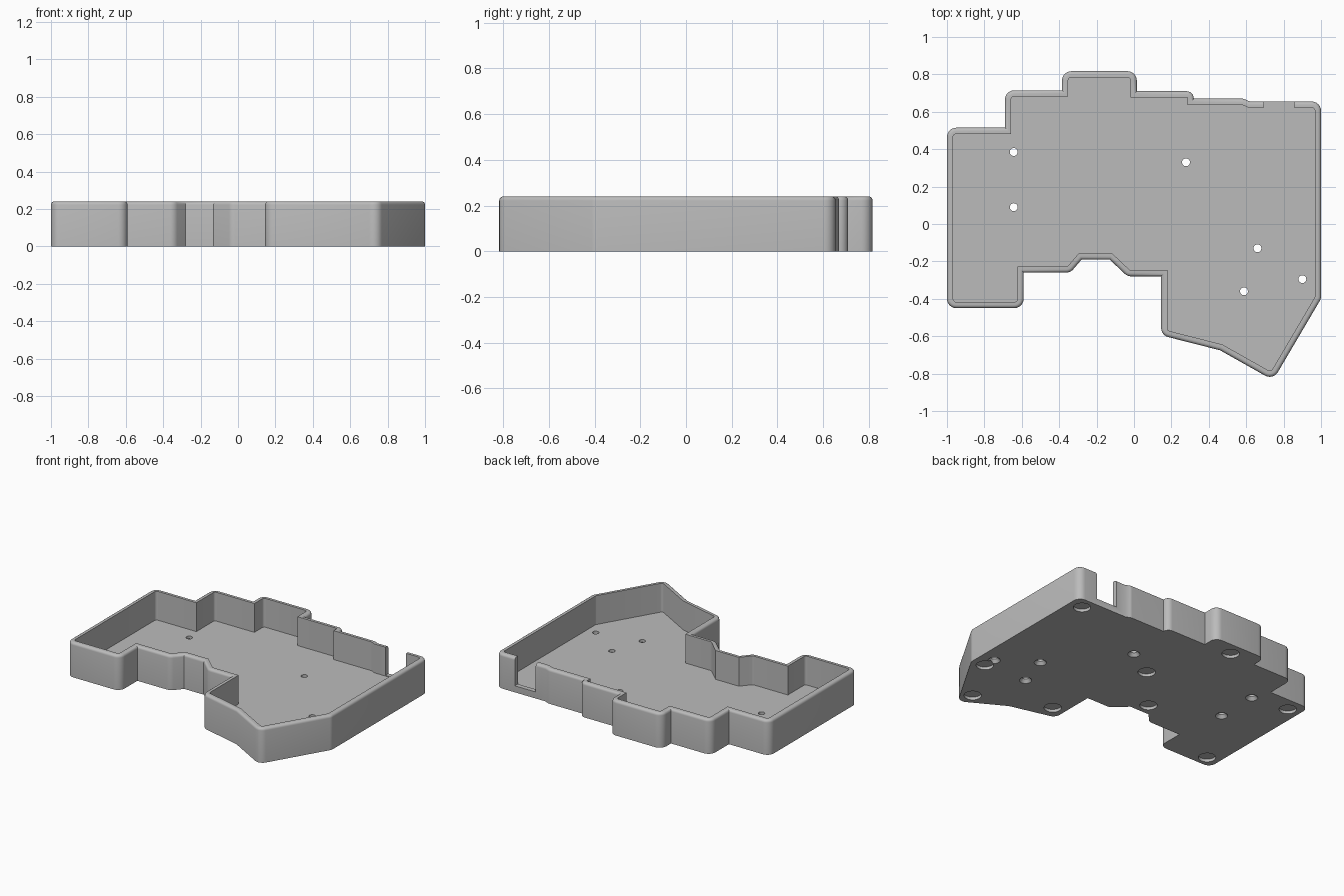
import bpy, bmesh, math
from mathutils import Vector, Matrix

if "Cube" in bpy.data.objects:
    bpy.data.objects.remove(bpy.data.objects["Cube"], do_unlink=True)

HEIGHT, FLOOR, WALL, CORNER, RIM = 0.24, 0.04, 0.033, 0.05, 0.018
ARC = 6

# Sharp-cornered outline of the case, counter-clockwise
OUTLINE = [Vector(p) for p in [
    (-1, -.45), (-.59, -.45), (-.59, -.26), (-.34, -.26), (-.28, -.19), (-.13, -.19),
    (-.035, -.28), (.145, -.28), (.145, -.595), (.46, -.675), (.744, -.835), (1, -.40),
    (1, .655), (.62, .655), (.585, .67), (.32, .67), (.32, .71), (.015, .71),
    (.015, .817), (-.385, .817), (-.385, .715), (-.69, .715), (-.69, .515), (-1, .515)]]

SCREWS = [(-.643, .385), (-.643, .09), (.278, .33), (.66, -.13), (.9, -.295), (.588, -.36)]
FEET = [(.905, .57), (.905, -.38), (.72, -.72), (.235, -.515), (.07, .207),
        (-.207, -.105), (-.185, .725), (-.91, .42), (-.91, -.37)]

plastic = bpy.data.materials.new("grey_plastic")
plastic.use_nodes = True
grey = (0.5, 0.5, 0.5, 1)
plastic.diffuse_color = grey
shader = plastic.node_tree.nodes["Principled BSDF"]
shader.inputs["Base Color"].default_value = grey
shader.inputs["Roughness"].default_value = 0.6


def loop_points(inset):
    """Outline moved inwards, outer corners rounded and inner corners sharp."""
    points = []
    for i, corner in enumerate(OUTLINE):
        before, after = OUTLINE[i - 1], OUTLINE[(i + 1) % len(OUTLINE)]
        a, b = (corner - before).normalized(), (after - corner).normalized()
        na, nb = Vector((-a.y, a.x)), Vector((-b.y, b.x))
        mitre = (na + nb) / (1 + na.dot(nb))
        if a.x * b.y - a.y * b.x < 0:
            points.append(corner + mitre * inset)
            continue
        short = min((corner - before).length, (after - corner).length)
        radius = min(CORNER, short * 0.98)
        centre = corner + mitre * radius
        turn = math.acos(max(-1, min(1, a.dot(b))))
        start = math.atan2(-na.y, -na.x)
        for k in range(ARC + 1):
            t = start + turn * k / ARC
            points.append(centre + Vector((math.cos(t), math.sin(t))) * max(radius - inset, 0.003))
    return points


def add_object(name, bm):
    bmesh.ops.recalc_face_normals(bm, faces=bm.faces[:])
    mesh = bpy.data.meshes.new(name)
    bm.to_mesh(mesh)
    bm.free()
    obj = bpy.data.objects.new(name, mesh)
    bpy.context.collection.objects.link(obj)
    return obj


# Tray: outer wall, rounded rim, inner wall and floor as stacked loops
levels = [(0, 0)]
for k in range(5):
    t = math.pi / 2 * k / 4
    levels.append((RIM * (1 - math.cos(t)), HEIGHT - RIM + RIM * math.sin(t)))
levels += [(WALL, HEIGHT), (WALL, FLOOR)]
bm = bmesh.new()
rings = [[bm.verts.new((p.x, p.y, z)) for p in loop_points(inset)] for inset, z in levels]
for low, high in zip(rings, rings[1:]):
    for i in range(len(low)):
        j = (i + 1) % len(low)
        bm.faces.new((low[i], low[j], high[j], high[i]))
bm.faces.new(rings[0][::-1])
bm.faces.new(rings[-1])
case = add_object("case_tray", bm)
case.data.materials.append(plastic)


def round_cutters(name, spots, r_low, r_high, z_low, z_high, sides):
    bm = bmesh.new()
    for x, y in spots:
        bmesh.ops.create_cone(bm, cap_ends=True, segments=sides, radius1=r_low, radius2=r_high,
                              depth=z_high - z_low,
                              matrix=Matrix.Translation((x, y, (z_low + z_high) / 2)))
    return add_object(name, bm)


# Cable opening in the back wall
bm = bmesh.new()
bmesh.ops.create_cube(bm, size=1, matrix=Matrix.Translation((.775, .645, .245))
                      @ Matrix.Diagonal((.16, .1, .4, 1)))
cutters = [
    add_object("cable_opening_cutter", bm),
    round_cutters("foot_recess_cutter", FEET, .055, .055, -.02, .02, 32),
    round_cutters("screw_hole_cutter", SCREWS, .021, .021, -.05, .1, 24),
    round_cutters("countersink_cutter", SCREWS, .043, .019, -.005, .024, 24),
]
for cutter in cutters:
    cutter.hide_render = True
    cut = case.modifiers.new(cutter.name, 'BOOLEAN')
    cut.operation, cut.solver, cut.object = 'DIFFERENCE', 'EXACT', cutter

# Bake the cuts and drop the cutters
bpy.context.view_layer.update()
cut_mesh = bpy.data.meshes.new_from_object(case.evaluated_get(bpy.context.evaluated_depsgraph_get()))
case.modifiers.clear()
case.data = cut_mesh
for cutter in cutters:
    bpy.data.objects.remove(cutter, do_unlink=True)

cut_mesh.materials.clear()
cut_mesh.materials.append(plastic)
for face in cut_mesh.polygons:
    face.material_index = 0

bpy.ops.object.select_all(action='DESELECT')
case.select_set(True)
bpy.context.view_layer.objects.active = case
bpy.ops.object.shade_smooth_by_angle(angle=math.radians(30))
